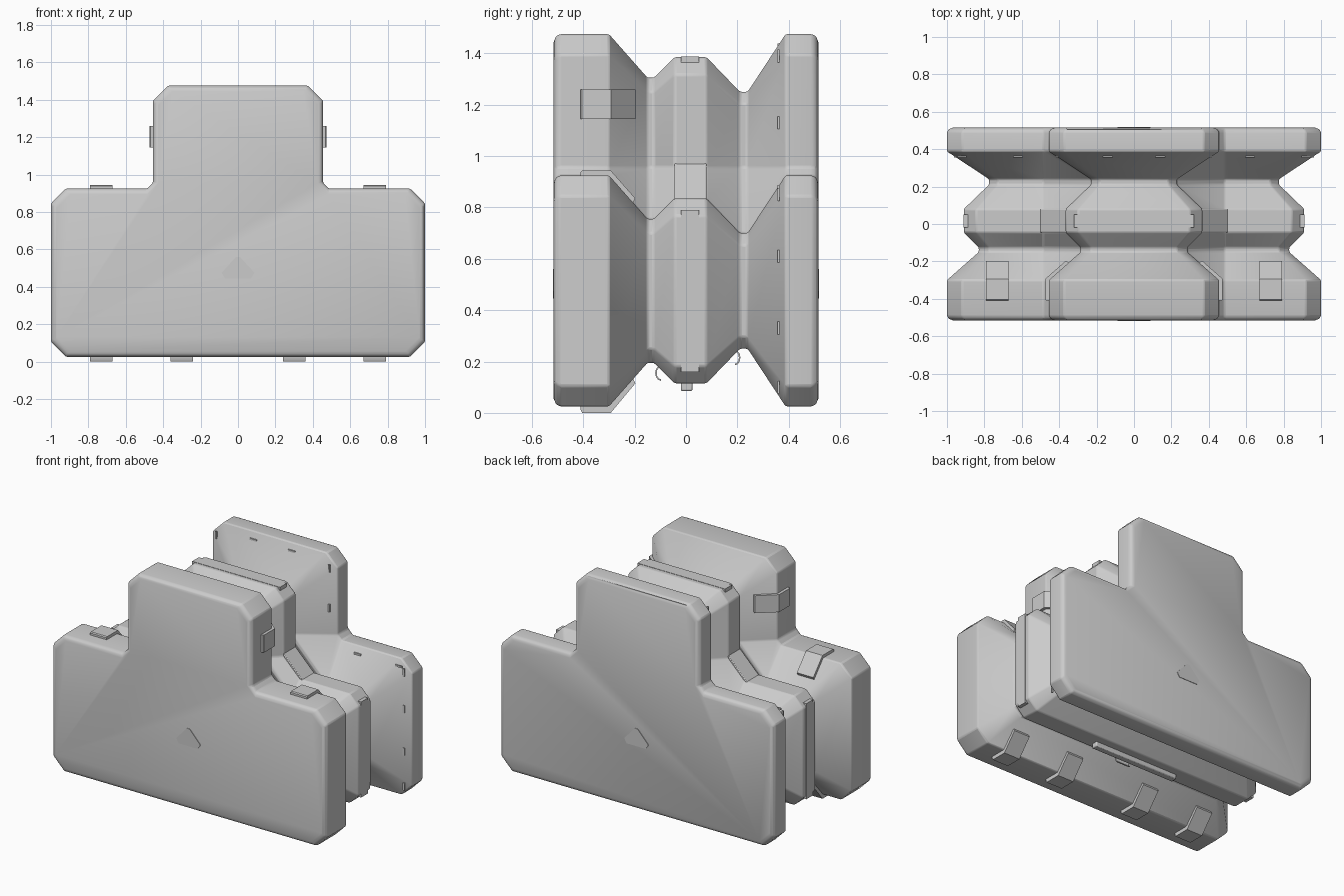
import bpy, bmesh, math
from mathutils import Vector

if "Cube" in bpy.data.objects:
    bpy.data.objects.remove(bpy.data.objects["Cube"], do_unlink=True)

grey = bpy.data.materials.new("plain grey")
grey.use_nodes = True
COLOR = (0.6, 0.6, 0.6, 1)
grey.diffuse_color = COLOR
grey.node_tree.nodes["Principled BSDF"].inputs["Base Color"].default_value = COLOR


def finish(name, bm, bevel=0.0):
    bmesh.ops.recalc_face_normals(bm, faces=bm.faces)
    mesh = bpy.data.meshes.new(name)
    bm.to_mesh(mesh)
    bm.free()
    mesh.materials.append(grey)
    obj = bpy.data.objects.new(name, mesh)
    bpy.context.collection.objects.link(obj)
    if bevel:
        mod = obj.modifiers.new("soft edges", "BEVEL")
        mod.width, mod.segments = bevel, 2
        mod.limit_method, mod.angle_limit = "ANGLE", math.radians(28)
    bpy.ops.object.select_all(action="DESELECT")
    obj.select_set(True)
    bpy.context.view_layer.objects.active = obj
    bpy.ops.object.shade_smooth_by_angle(angle=math.radians(35))
    return obj


def loft(name, rings, bevel=0.0):
    """Skin a list of closed rings and cap both ends."""
    bm = bmesh.new()
    loops = [[bm.verts.new(p) for p in ring] for ring in rings]
    for a, b in zip(loops, loops[1:]):
        for i in range(len(a)):
            j = (i + 1) % len(a)
            bm.faces.new((a[i], a[j], b[j], b[i]))
    bm.faces.new(loops[0])
    bm.faces.new(loops[-1])
    return finish(name, bm, bevel)


def prism(name, points, w0, w1, place, bevel=0.0):
    """Extrude a 2D outline from w0 to w1; place maps (u, v, w) to space."""
    return loft(name, [[place(u, v, w) for u, v in points] for w in (w0, w1)], bevel)


def box(name, x0, x1, y0, y1, z0, z1, bevel=0.0):
    return prism(name, [(x0, z0), (x1, z0), (x1, z1), (x0, z1)], y0, y1,
                 lambda u, v, w: (u, w, v), bevel)


# Stepped outline shrunk by d, with chamfered corners
BASE, SHOULDER, TOP, WIDE, NARROW = 0.025, 0.925, 1.475, 1.0, 0.455


def outline(y, d):
    c = 0.08 - 0.15 * d
    w, n, b, s, t = WIDE - d, NARROW - d, BASE + d, SHOULDER - d, TOP - d
    half = [(w - c, b), (w, b + c), (w, s - c), (w - c, s),
            (0.485, s), (n, 0.955), (n, t - c), (n - c, t)]
    return [(x, y, z) for x, z in half + [(-x, z) for x, z in reversed(half)]]


# Main body: outline swept front to back through a grooved profile
profile = [(-0.515, 0.03), (-0.511, 0.015), (-0.5, 0.004), (-0.485, 0), (-0.3, 0),
           (-0.15, 0.17), (-0.125, 0.17), (-0.045, 0.09), (0.08, 0.09),
           (0.21, 0.225), (0.24, 0.225), (0.388, 0), (0.485, 0),
           (0.5, 0.004), (0.511, 0.015), (0.515, 0.03)]
loft("grooved_body", [outline(y, d) for y, d in profile], 0.008)

# Bent pads wrapping the front block's rear edge
pad = [(-0.41, -0.01), (-0.41, 0.013), (-0.404, 0.019), (-0.293, 0.019),
       (-0.197, -0.09), (-0.21, -0.115), (-0.3, -0.01)]
for side, s in (("left", 1), ("right", -1)):
    prism("top_pad_" + side, pad, s * 0.67, s * 0.79,
          lambda u, v, w: (w, u, SHOULDER + v))
    prism("side_pad_" + side, pad, 1.145, 1.26,
          lambda u, v, w, s=s: (s * (NARROW + v), u, w))
    for place, x in (("inner", 0.24), ("outer", 0.67)):
        prism(f"foot_{place}_{side}", pad, s * x, s * (x + 0.12),
              lambda u, v, w: (w, u, BASE - 0.006 - v if v > 0.018 else BASE - v))

    # Corner gusset on the middle ridge
    prism("gusset_" + side, [(0.355, 0.825), (0.355, 0.98), (0.365, 0.97),
                             (0.5, 0.835), (0.51, 0.825)], -0.045, 0.08,
          lambda u, v, w, s=s: (s * u, w, v), 0.004)

    # Light strip along the side of the ridge
    x0, x1 = sorted((s * 0.88, s * 0.912))
    box("side_strip_" + side, x0, x1, -0.02, 0.05, 0.16, 0.79)

# Strips on the top and bottom of the ridge
box("top_strip", -0.32, 0.32, -0.02, 0.05, 1.355, 1.387)
box("bottom_rail", -0.32, 0.32, -0.02, 0.025, 0.085, 0.13, 0.006)

# Small hooks under the ridge
for name, y, z, s in (("front_hook", -0.098, 0.155, 1), ("back_hook", 0.19, 0.215, -1)):
    arc = [math.radians(a) for a in range(90, 271, 30)]
    curve = [(math.cos(a), math.sin(a)) for a in arc]
    pts = [(s * 0.022 * c, 0.03 * q) for c, q in curve]
    pts += [(s * 0.016 * c, 0.024 * q) for c, q in reversed(curve)]
    prism(name, pts, -0.05, 0.05, lambda u, v, w, y=y, z=z: (w, y + u, z + v))

# Tiny studs around the back flare
FLARE_Y, FLARE_D = 0.36, 0.043
spots = [(x, TOP - FLARE_D, 0) for x in (-0.14, 0.14)]
for s in (1, -1):
    spots += [(s * x, SHOULDER - FLARE_D, 0) for x in (0.62, 0.92)]
    spots += [(s * (WIDE - FLARE_D), z, 1) for z in (0.1, 0.33, 0.61, 0.85)]
    spots += [(s * (NARROW - FLARE_D), z, 1) for z in (1.13, 1.39)]
for i, (x, z, upright) in enumerate(spots):
    a, b = (0.006, 0.025) if upright else (0.025, 0.006)
    box(f"flare_stud_{i + 1}", x - a, x + a, FLARE_Y - 0.004, FLARE_Y + 0.004, z - b, z + b)

# Thin triangular plates on the front and back faces
tri = [(-0.07, 0.445), (0.07, 0.445), (0.088, 0.475), (0.01, 0.56), (-0.01, 0.56), (-0.088, 0.475)]
for name, y in (("front_triangle_plate", -0.515), ("back_triangle_plate", 0.515)):
    prism(name, tri, y - 0.003, y + 0.003, lambda u, v, w: (u, w, v))
